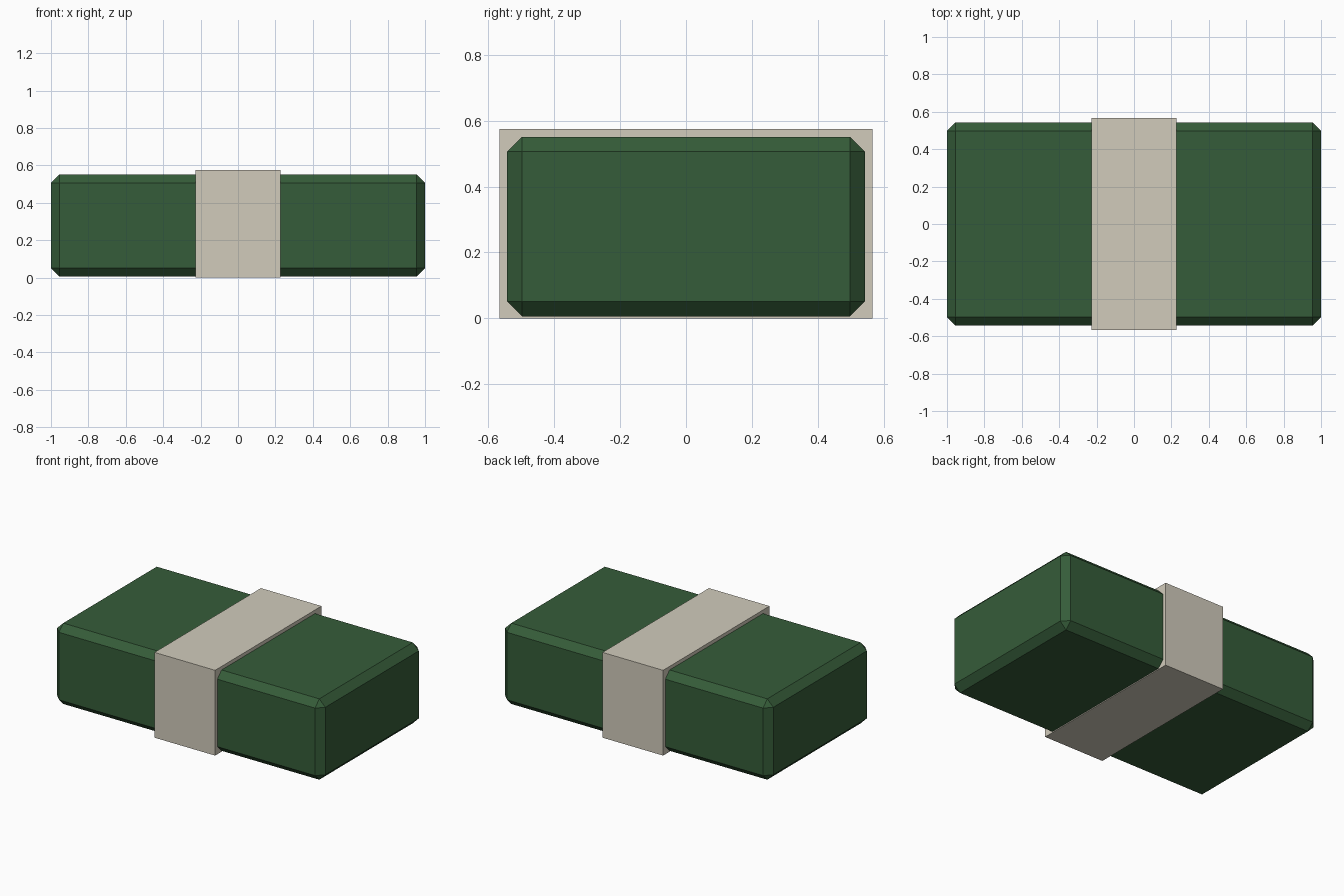
import bpy

default = bpy.data.objects.get("Cube")
if default:
    bpy.data.objects.remove(default, do_unlink=True)


def material(name, colour):
    mat = bpy.data.materials.new(name)
    mat.use_nodes = True
    mat.diffuse_color = colour
    shader = next(n for n in mat.node_tree.nodes if n.type == "BSDF_PRINCIPLED")
    shader.inputs["Base Color"].default_value = colour
    shader.inputs["Roughness"].default_value = 0.8
    return mat


def box(name, size, bottom, mat, chamfer=0):
    bpy.ops.mesh.primitive_cube_add(size=1, location=(0, 0, bottom + size[2] / 2))
    obj = bpy.context.object
    obj.name = name
    obj.scale = size
    bpy.ops.object.transform_apply(location=False, rotation=False, scale=True)
    obj.data.materials.append(mat)
    if chamfer:
        bevel = obj.modifiers.new("Chamfer", "BEVEL")
        bevel.width = chamfer
        bevel.segments = 1
        bevel.limit_method = "NONE"
    return obj


green = material("green_paper", (0.036, 0.107, 0.041, 1))
cream = material("cream_paper", (0.64, 0.6, 0.5, 1))

# Chamfered bundle
box("bundle", (2, 1.086, 0.545), 0.006, green, chamfer=0.045)

# Square-edged band wrapped around the middle
box("paper_band", (0.452, 1.134, 0.575), 0, cream)
